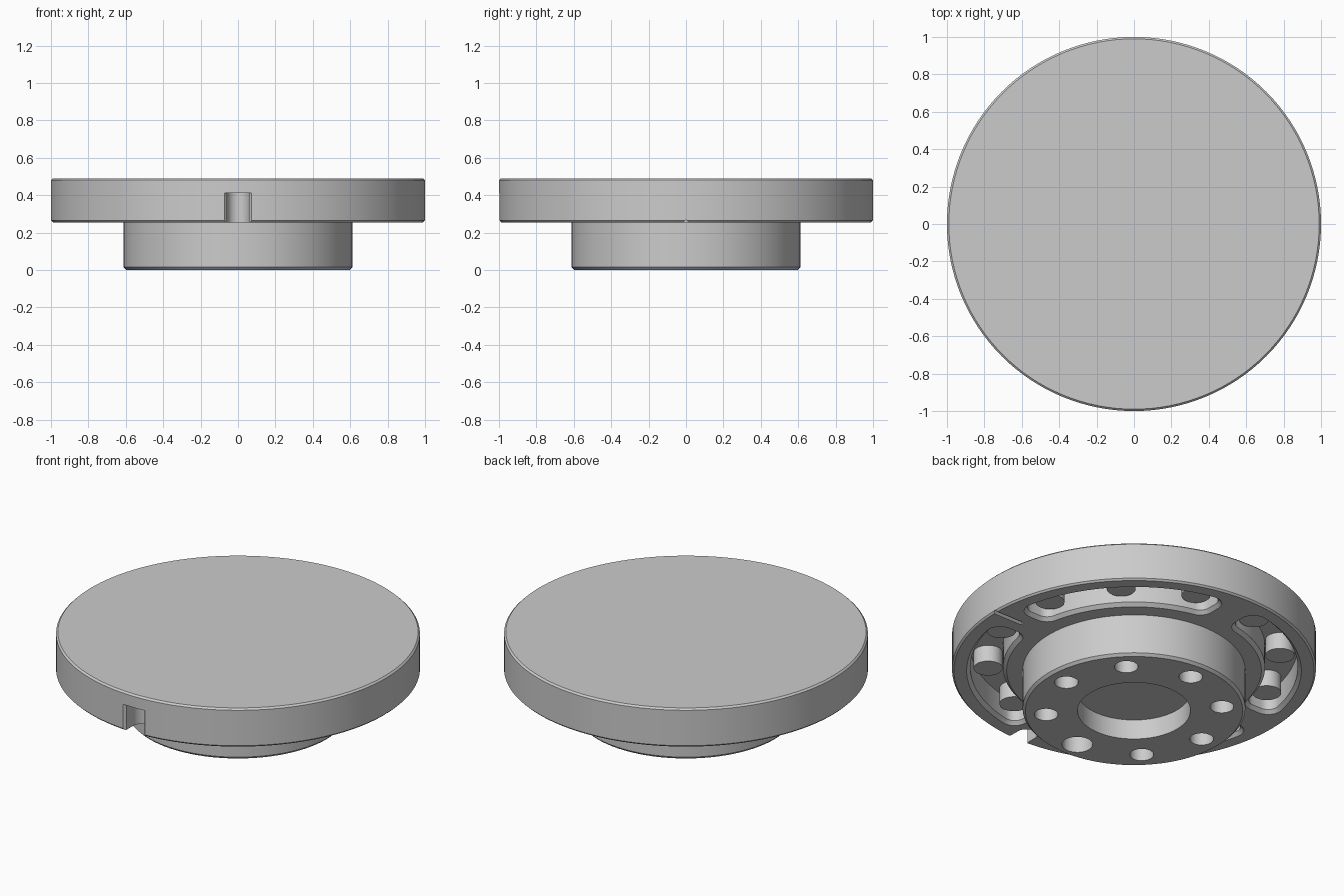
import bpy, bmesh, math
from math import sin, cos, pi, sqrt, atan2

if "Cube" in bpy.data.objects:
    bpy.data.objects.remove(bpy.data.objects["Cube"])

grey = bpy.data.materials.new("machined grey")
grey.diffuse_color = (0.6, 0.6, 0.6, 1)
grey.use_nodes = True
grey.node_tree.nodes["Principled BSDF"].inputs["Base Color"].default_value = grey.diffuse_color


def make_object(name, bm):
    bmesh.ops.recalc_face_normals(bm, faces=bm.faces)
    me = bpy.data.meshes.new(name)
    bm.to_mesh(me)
    bm.free()
    me.materials.append(grey)
    ob = bpy.data.objects.new(name, me)
    bpy.context.collection.objects.link(ob)
    return ob


def loft(bm, rings):
    """Closed solid through rings that share one point count."""
    loops = [[bm.verts.new(p) for p in ring] for ring in rings]
    n = len(loops[0])
    for a, b in zip(loops, loops[1:]):
        for i in range(n):
            j = (i + 1) % n
            bm.faces.new((a[i], a[j], b[j], b[i]))
    bm.faces.new(loops[0][::-1])
    bm.faces.new(loops[-1])


def circle(r, z, n, cx=0, cy=0):
    return [(cx + r * cos(2 * pi * i / n), cy + r * sin(2 * pi * i / n), z) for i in range(n)]


def arc(cx, cy, r, a0, a1, n):
    return [(cx + r * cos(a0 + (a1 - a0) * i / n),
             cy + r * sin(a0 + (a1 - a0) * i / n)) for i in range(n + 1)]


def pocket_outline(off):
    """Quarter ring slot with rounded corners, grown by off."""
    r_in, r_out, gap, c = 0.72, 0.90, 0.105, 0.06
    y = gap + c
    xo, xi = sqrt((r_out - c) ** 2 - y * y), sqrt((r_in + c) ** 2 - y * y)
    ao, ai = atan2(y, xo), atan2(y, xi)
    rc = c + off
    q = pi / 2
    pts = arc(0, 0, r_out + off, ao, q - ao, 24)                 # outer wall
    pts += arc(y, xo, rc, q - ao, pi, 6)[1:]                     # far end corners
    pts += arc(y, xi, rc, pi, q - ai + pi, 6)
    pts += arc(0, 0, r_in - off, q - ai, ai, 24)[1:]             # inner wall
    pts += arc(xi, y, rc, ai + pi, 1.5 * pi, 6)[1:]              # near end corners
    pts += arc(xo, y, rc, -q, ao, 6)[:-1]
    return pts


def cut(target, name, bm):
    cutter = make_object(name, bm)
    mod = target.modifiers.new(name, 'BOOLEAN')
    mod.operation = 'DIFFERENCE'
    mod.solver = 'EXACT'
    mod.object = cutter
    bpy.context.view_layer.update()
    dg = bpy.context.evaluated_depsgraph_get()
    me = bpy.data.meshes.new_from_object(target.evaluated_get(dg))
    target.modifiers.clear()
    target.data = me
    bpy.data.objects.remove(cutter)


def smooth(ob):
    bpy.ops.object.select_all(action='DESELECT')
    ob.select_set(True)
    bpy.context.view_layer.objects.active = ob
    bpy.ops.object.shade_smooth_by_angle(angle=math.radians(30))


# Flange disc and hub, turned as one body with chamfered rims
profile = [(0.597, 0), (0.612, 0.015), (0.612, 0.255), (0.99, 0.255),
           (1.0, 0.265), (1.0, 0.48), (0.99, 0.49)]
bm = bmesh.new()
loft(bm, [circle(r, z, 128) for r, z in profile])
body = make_object("flange_body", bm)

# Four ring pockets with chamfered mouths
bm = bmesh.new()
for k in range(4):
    a = k * pi / 2
    rings = []
    for off, z in ((0.02, 0.225), (0.02, 0.255), (0, 0.275), (0, 0.41)):
        rings.append([(x * cos(a) - y * sin(a), x * sin(a) + y * cos(a), z)
                      for x, y in pocket_outline(off)])
    loft(bm, rings)
cut(body, "pockets", bm)

# Blind centre bore and ring of bolt holes, the front one larger
bm = bmesh.new()
loft(bm, [circle(0.31, z, 64) for z in (-0.05, 0.12)])
for k in range(8):
    a = k * pi / 4 - pi / 2
    r = 0.085 if k == 0 else 0.065
    loft(bm, [circle(r, z, 32, 0.485 * cos(a), 0.485 * sin(a)) for z in (-0.05, 0.2)])
cut(body, "hub_holes", bm)

# Round-ended locating notch in the front rim
slot = [(-0.085, -1.01), (0.085, -1.01), (0.06, -0.983)]
slot += arc(0, -0.92, 0.06, 0, pi, 16) + [(-0.06, -0.983)]
bm = bmesh.new()
loft(bm, [[(x, y, z) for x, y in slot] for z in (0.2, 0.412)])
cut(body, "rim_notch", bm)

# Shallow V index groove on the underside
bm = bmesh.new()
loft(bm, [[(x, -0.03, 0.24), (x, 0.03, 0.24), (x, 0, 0.268)] for x in (0.80, 1.05)])
cut(body, "index_groove", bm)
smooth(body)

# Three pins hanging in each pocket
for k in range(12):
    a = math.radians(15 + 30 * k)
    bm = bmesh.new()
    loft(bm, [circle(0.08, z, 32, 0.805 * cos(a), 0.805 * sin(a)) for z in (0.31, 0.42)])
    smooth(make_object("pocket_pin_%02d" % (k + 1), bm))
